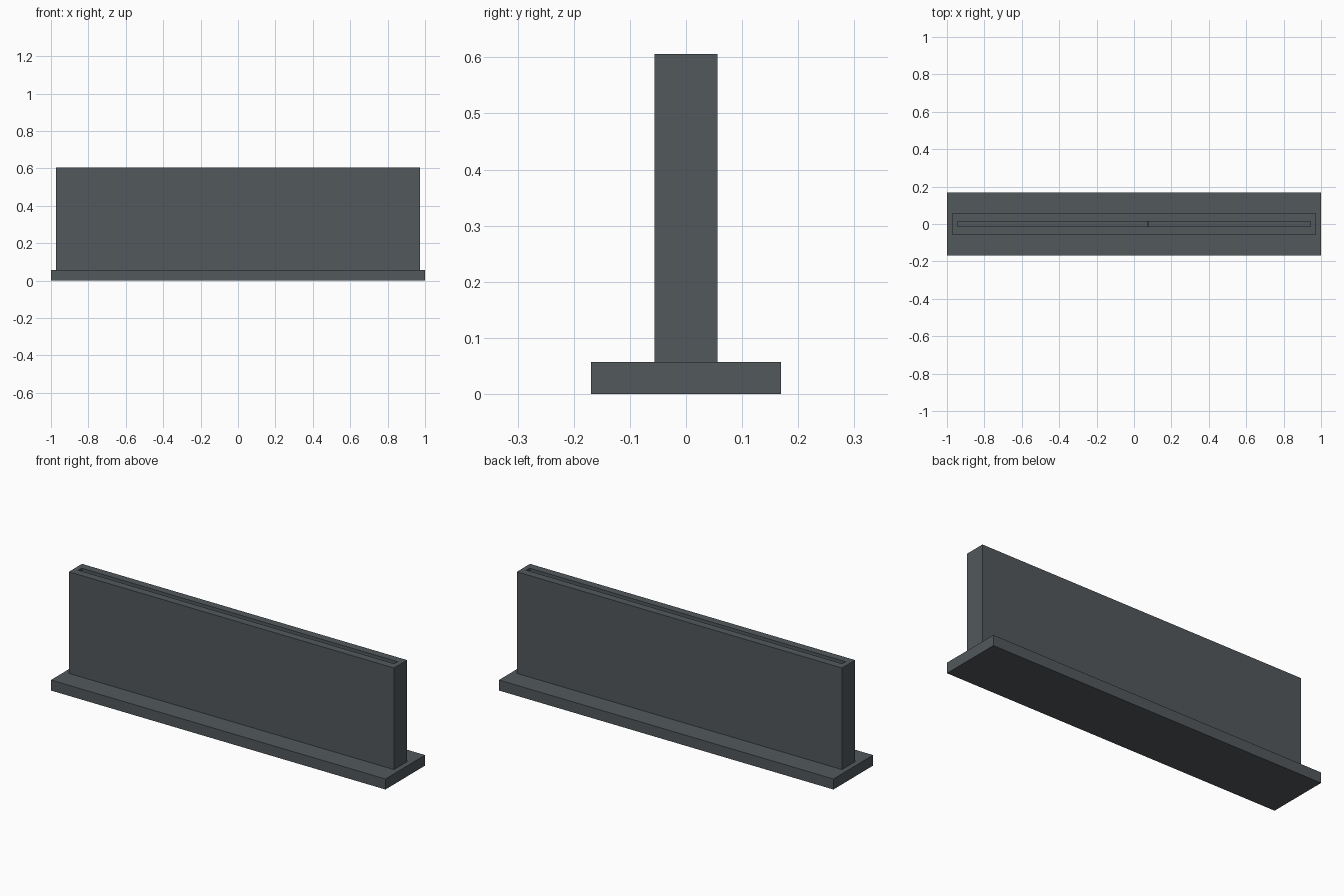
import bpy
import bmesh

cube = bpy.data.objects.get("Cube")
if cube:
    bpy.data.objects.remove(cube, do_unlink=True)

slate = bpy.data.materials.new("slate grey")
slate.use_nodes = True
colour = (0.085, 0.098, 0.107, 1.0)
slate.diffuse_color = colour
slate.node_tree.nodes["Principled BSDF"].inputs["Base Color"].default_value = colour


def loft(name, rings, centre_x=0.0):
    """Join stacked rectangles (half x, half y, z) and cap both ends."""
    bm = bmesh.new()
    loops = [[bm.verts.new((centre_x + sx * hx, sy * hy, z))
              for sx, sy in ((-1, -1), (1, -1), (1, 1), (-1, 1))]
             for hx, hy, z in rings]
    bm.faces.new(loops[0][::-1])
    for a, b in zip(loops, loops[1:]):
        for i in range(4):
            j = (i + 1) % 4
            bm.faces.new((a[i], a[j], b[j], b[i]))
    bm.faces.new(loops[-1])
    bmesh.ops.recalc_face_normals(bm, faces=bm.faces)
    mesh = bpy.data.meshes.new(name)
    bm.to_mesh(mesh)
    bm.free()
    mesh.materials.append(slate)
    obj = bpy.data.objects.new(name, mesh)
    bpy.context.collection.objects.link(obj)
    return obj


BASE_TOP, TOP, FLOOR = 0.057, 0.606, 0.075

# Flat foot
loft("base", [(1.0, 0.169, 0.0), (1.0, 0.169, BASE_TOP)])

# Upright holder with a long narrow slot sunk into its top
loft("slotted_upright", [(0.972, 0.056, BASE_TOP), (0.972, 0.056, TOP),
                         (0.944, 0.014, TOP), (0.944, 0.014, FLOOR)])

# Small rib across the slot floor
loft("slot_rib", [(0.005, 0.014, FLOOR), (0.005, 0.014, FLOOR + 0.03)], 0.075)
